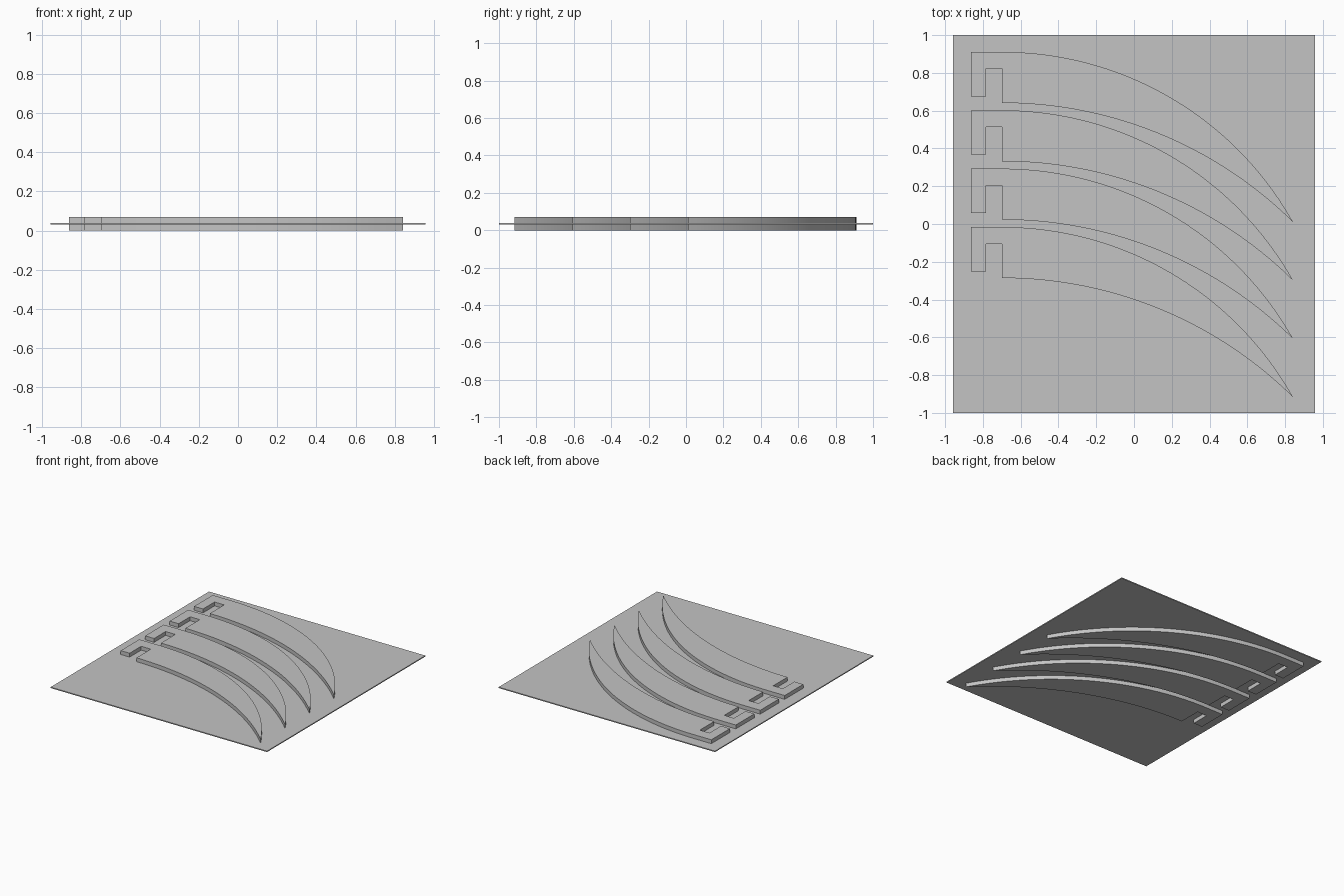
import bpy
import bmesh
import math

cube = bpy.data.objects.get("Cube")
if cube:
    bpy.data.objects.remove(cube, do_unlink=True)

# Single plain grey material
GREY = (0.55, 0.55, 0.55, 1)
grey = bpy.data.materials.new("plain grey")
grey.use_nodes = True
grey.diffuse_color = GREY
grey.node_tree.nodes["Principled BSDF"].inputs["Base Color"].default_value = GREY


def prism(name, outline, bottom, top):
    """Extrude a closed xy outline between two heights."""
    bm = bmesh.new()
    face = bm.faces.new([bm.verts.new((x, y, bottom)) for x, y in outline])
    result = bmesh.ops.extrude_face_region(bm, geom=[face])
    moved = [v for v in result["geom"] if isinstance(v, bmesh.types.BMVert)]
    bmesh.ops.translate(bm, verts=moved, vec=(0, 0, top - bottom))
    bmesh.ops.recalc_face_normals(bm, faces=bm.faces)
    mesh = bpy.data.meshes.new(name)
    bm.to_mesh(mesh)
    bm.free()
    mesh.materials.append(grey)
    obj = bpy.data.objects.new(name, mesh)
    bpy.context.collection.objects.link(obj)
    return obj


def falling_arc(start, end, steps=40):
    """Circular arc that leaves start horizontally and drops to end."""
    dx, drop = end[0] - start[0], start[1] - end[1]
    radius = (dx * dx + drop * drop) / (2 * drop)
    sweep = math.asin(dx / radius)
    return [(start[0] + radius * math.sin(sweep * i / steps),
             start[1] - radius * (1 - math.cos(sweep * i / steps)))
            for i in range(steps + 1)]


# Thin base sheet at mid height
HALF_X, HEIGHT, SHEET = 0.957, 0.07, 0.008
prism("base_sheet", [(-HALF_X, -1), (HALF_X, -1), (HALF_X, 1), (-HALF_X, 1)],
      (HEIGHT - SHEET) / 2, (HEIGHT + SHEET) / 2)

# Curved blade outline: outer arc to the tip, inner arc back, hooked root
ROOT, SLOT, NECK = -0.862, -0.783, -0.698
TIP = (0.842, 0.01)
outer = falling_arc((NECK, 0.911), TIP)
inner = falling_arc((NECK, 0.641), TIP)
hook = [(NECK, 0.822), (SLOT, 0.822), (SLOT, 0.676), (ROOT, 0.676), (ROOT, 0.911)]
blade = outer + inner[-2::-1] + hook

# Four identical blades passing through the sheet
for i in range(4):
    shifted = [(x, y - 0.309 * i) for x, y in blade]
    obj = prism(f"curved_blade_{i + 1}", shifted, 0, HEIGHT)
    bpy.ops.object.select_all(action="DESELECT")
    obj.select_set(True)
    bpy.context.view_layer.objects.active = obj
    bpy.ops.object.shade_smooth_by_angle(angle=math.radians(30))
